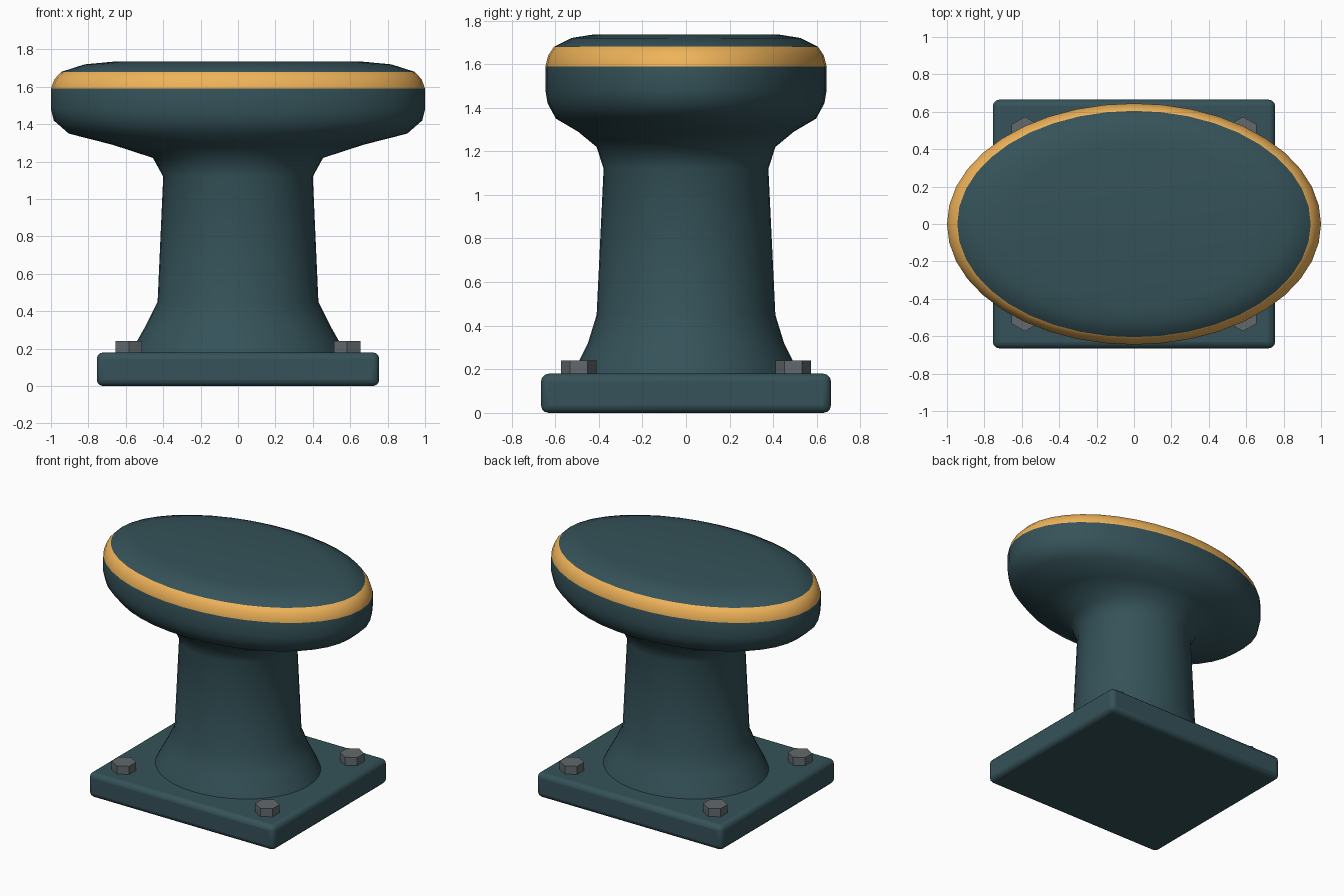
import bpy, bmesh, math

if "Cube" in bpy.data.objects:
    bpy.data.objects.remove(bpy.data.objects["Cube"])

SEGMENTS = 40


def material(name, color):
    m = bpy.data.materials.new(name)
    m.diffuse_color = (*color, 1)
    m.use_nodes = True
    m.node_tree.nodes["Principled BSDF"].inputs["Base Color"].default_value = m.diffuse_color
    return m


teal = material("teal_paint", (0.035, 0.085, 0.1))
amber = material("amber_paint", (0.86, 0.45, 0.1))
steel = material("dark_steel", (0.12, 0.14, 0.15))


def smooth(obj, angle):
    bpy.ops.object.select_all(action='DESELECT')
    obj.select_set(True)
    bpy.context.view_layer.objects.active = obj
    bpy.ops.object.shade_smooth_by_angle(angle=math.radians(angle))


def elliptical_loft(name, profile, mat):
    """Skin a stack of ellipses given as (z, x radius, y radius), capped at both ends."""
    bm = bmesh.new()
    rings = []
    for z, rx, ry in profile:
        angles = [2 * math.pi * i / SEGMENTS for i in range(SEGMENTS)]
        rings.append([bm.verts.new((rx * math.cos(a), ry * math.sin(a), z)) for a in angles])
    for low, high in zip(rings, rings[1:]):
        for i in range(SEGMENTS):
            j = (i + 1) % SEGMENTS
            bm.faces.new((low[i], low[j], high[j], high[i]))
    bm.faces.new(rings[0][::-1])
    bm.faces.new(rings[-1])
    mesh = bpy.data.meshes.new(name)
    bm.to_mesh(mesh)
    bm.free()
    obj = bpy.data.objects.new(name, mesh)
    bpy.context.collection.objects.link(obj)
    mesh.materials.append(mat)
    smooth(obj, 50)
    return obj


# Rounded base plate
bpy.ops.mesh.primitive_cube_add(size=1, location=(0, 0, 0.09))
base = bpy.context.object
base.name = "base_plate"
base.scale = (1.51, 1.33, 0.18)
bpy.ops.object.transform_apply(location=False, rotation=False, scale=True)
bevel = base.modifiers.new("rounded_edges", 'BEVEL')
bevel.width = 0.035
bevel.segments = 3
base.data.materials.append(teal)
smooth(base, 40)

# Flared column blending into the wide oval head, with a painted rim band
body_profile = [
    (0.17, 0.575, 0.515), (0.24, 0.54, 0.49), (0.32, 0.495, 0.45),
    (0.45, 0.43, 0.41), (1.12, 0.40, 0.378), (1.22, 0.455, 0.41),
    (1.29, 0.67, 0.495), (1.35, 0.905, 0.597), (1.42, 0.985, 0.635),
    (1.48, 1.0, 0.645), (1.59, 1.0, 0.645), (1.64, 0.982, 0.632),
    (1.68, 0.945, 0.605), (1.72, 0.82, 0.525), (1.735, 0.66, 0.43),
]
body = elliptical_loft("bollard_body", body_profile, teal)
body.data.materials.append(amber)
for face in body.data.polygons:
    if 1.59 < face.center.z < 1.68:
        face.material_index = 1

# Hexagonal anchor bolts, points facing along y
for sx, side in ((-1, "left"), (1, "right")):
    for sy, end in ((-1, "front"), (1, "back")):
        bpy.ops.mesh.primitive_cylinder_add(
            vertices=6, radius=0.082, depth=0.07, location=(0.583 * sx, 0.492 * sy, 0.205))
        bolt = bpy.context.object
        bolt.name = f"bolt_{end}_{side}"
        bolt.data.materials.append(steel)
